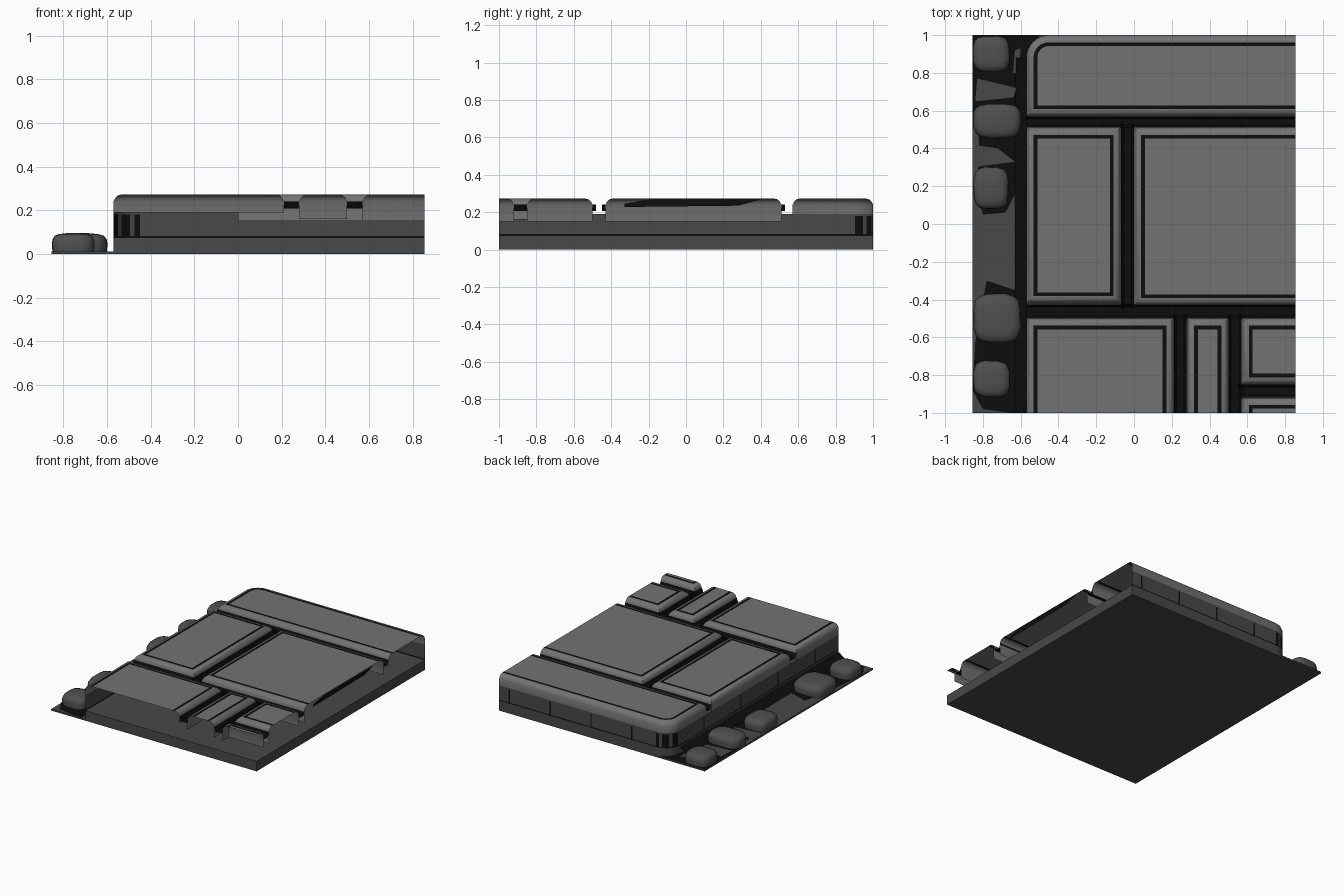
import bpy, bmesh, math, random

random.seed(4)
if "Cube" in bpy.data.objects:
    bpy.data.objects.remove(bpy.data.objects["Cube"], do_unlink=True)

L, R, F, B = -0.57, 0.855, -1.0, 1.0      # raised block limits
TOP, FLOOR, CURB = 0.272, 0.075, 0.19     # slab top, base top, curb top
CORNER = 0.12


def material(name, v):
    m = bpy.data.materials.new(name)
    m.use_nodes = True
    m.diffuse_color = (v, v, v, 1)
    bsdf = m.node_tree.nodes["Principled BSDF"]
    bsdf.inputs["Base Color"].default_value = (v, v, v, 1)
    bsdf.inputs["Roughness"].default_value = 0.9
    return m


MATS = [material("slab grey", 0.17), material("dark grey", 0.065),
        material("joint black", 0.004), material("cobble grey", 0.08)]
SLAB, DARK, BLACK, COBBLE = range(4)


def finish(name, bm, smooth=None):
    me = bpy.data.meshes.new(name)
    bm.to_mesh(me)
    bm.free()
    for m in MATS:
        me.materials.append(m)
    ob = bpy.data.objects.new(name, me)
    bpy.context.collection.objects.link(ob)
    if smooth:
        bpy.context.view_layer.objects.active = ob
        ob.select_set(True)
        bpy.ops.object.shade_smooth_by_angle(angle=math.radians(smooth))
        ob.select_set(False)
    return ob


def outline(x0, x1, y0, y1, d=0, cut=(), r=0):
    """Rectangle inset by d except on cut sides, with an optional round back-left corner."""
    a, c = x0 + d, y1 - d
    b = x1 if "right" in cut else x1 - d
    f = y0 if "front" in cut else y0 + d
    pts = [(a, f), (b, f), (b, c)]
    if not r:
        return pts + [(a, c)]
    for i in range(9):
        t = math.pi / 2 * (1 + i / 8)
        pts.append((x0 + r + (r - d) * math.cos(t), y1 - r + (r - d) * math.sin(t)))
    return pts


def loft(name, rings, mats, cap=None, bottom=False, skip=(), smooth=None):
    """Skin stacked rings of (points, z); skip leaves the named edges open."""
    bm = bmesh.new()
    vs = [[bm.verts.new((x, y, z)) for x, y in pts] for pts, z in rings]
    n = len(vs[0])
    for low, high, m in zip(vs, vs[1:], mats):
        for i in range(n):
            if i not in skip:
                j = (i + 1) % n
                bm.faces.new((low[i], low[j], high[j], high[i])).material_index = m
    if cap is not None:
        bm.faces.new(vs[-1]).material_index = cap
    if bottom:
        bm.faces.new(vs[0][::-1]).material_index = mats[0]
    return finish(name, bm, smooth)


def sheet(name, polys, mat):
    bm = bmesh.new()
    for p in polys:
        bm.faces.new([bm.verts.new(v) for v in p]).material_index = mat
    return finish(name, bm)


# Ground plate and low base block
plate = outline(-R, R, F, B)
loft("ground_plate", [(plate, 0), (plate, 0.012)], [DARK], DARK, True)
body = outline(L, R, F, B, r=CORNER)
loft("base_block", [(body, 0.002), (body, FLOOR)], [DARK], DARK)

# Curb wall along the back and left, open at front and right
curb = loft("curb_wall", [(body, FLOOR), (body, FLOOR + 0.008), (body, 0.18), (body, CURB)],
            [BLACK, DARK, DARK], skip=(0, 1))
for p in curb.data.polygons:
    if p.index // 10 == 1 and 0 < p.index % 10 < 9 and p.index % 3:
        p.material_index = BLACK
seams = []
for i in range(4):
    x, y = -0.25 + 0.34 * i, 0.6 - 0.44 * i
    seams.append([(x + 0.006, B + 0.001, FLOOR), (x - 0.006, B + 0.001, FLOOR),
                  (x - 0.006, B + 0.001, 0.18), (x + 0.006, B + 0.001, 0.18)])
    seams.append([(L - 0.001, y + 0.006, FLOOR), (L - 0.001, y - 0.006, FLOOR),
                  (L - 0.001, y - 0.006, 0.18), (L - 0.001, y + 0.006, 0.18)])
sheet("curb_seams", seams, BLACK)

# Paving slabs: hollow shells with rounded rims and a black inlaid border
SLABS = {
    "back_slab": (L, R, 0.57, B, ("right",), CORNER, CURB),
    "left_slab": (L, -0.07, -0.42, 0.51, (), 0, CURB),
    "large_slab": (0, R, -0.43, 0.51, ("right",), 0, 0.15),
    "front_left_slab": (L, 0.21, F, -0.5, ("front",), 0, CURB),
    "narrow_slab": (0.28, 0.5, F, -0.5, ("front",), 0, 0.16),
    "small_slab": (0.57, R, -0.85, -0.5, ("right",), 0, 0.15),
    "corner_slab": (0.57, R, F, -0.92, ("front", "right"), 0, 0.15),
}
for name, (x0, x1, y0, y1, cut, r, low) in SLABS.items():
    steps = [(0, low), (0, 0.24), (0.008, 0.257), (0.02, 0.268), (0.034, TOP),
             (0.038, TOP), (0.058, TOP)]
    rings = [(outline(x0, x1, y0, y1, d, cut, r), z) for d, z in steps]
    skip = [i for i, side in enumerate(("front", "right")) if side in cut]
    loft(name, rings, [SLAB] * 5 + [BLACK], SLAB, skip=skip, smooth=30)

# Dark hollow under the open edge of the large slab
sheet("large_slab_edge_gap", [[(R - 0.001, y, z) for y, z in (
    (-0.33, 0.228), (0.28, 0.235), (0.4, 0.268), (-0.2, 0.268), (-0.33, 0.245))]], BLACK)


# Black mortar troughs between the slabs
def trough(name, x0, x1, y0, y1):
    along_x = x1 - x0 > y1 - y0
    a, b = (x0, x1) if along_x else (y0, y1)
    lo, hi = (y0, y1) if along_x else (x0, x1)
    prof = [(lo + 0.001, 0.24), (lo + 0.014, 0.207), (hi - 0.014, 0.207), (hi - 0.001, 0.24)]
    polys = []
    for (s, z), (t, w) in zip(prof, prof[1:]):
        q = [(a, s, z), (b, s, z), (b, t, w), (a, t, w)]
        polys.append(q if along_x else [(y, x, h) for x, y, h in reversed(q)])
    sheet(name, polys, BLACK)


trough("back_joint", L, R, 0.51, 0.57)
trough("middle_joint", -0.07, 0, -0.45, 0.53)
trough("front_joint", L, R, -0.5, -0.425)
trough("front_left_joint", 0.21, 0.28, F, -0.48)
trough("front_right_joint", 0.5, 0.57, F, -0.48)
trough("corner_joint", 0.55, R, -0.92, -0.85)

# Gutter: black dirt bank against the curb, dirt patches and bare spots
sheet("dirt_bank", [[(-0.63, F, 0.014), (L, F, 0.06), (L, 0.88, 0.06), (-0.63, 0.88, 0.014)]], BLACK)


def flat(points, z):
    return [(x, y, z) for x, y in points]


sheet("dirt_patches", [
    flat([(-0.855, 0.6), (-0.6, 0.6), (-0.5, 1), (-0.855, 1)], 0.015),
    flat([(-0.8, 0.05), (-0.68, 0.06), (-0.61, 0.2), (-0.6, 0.6), (-0.855, 0.6),
          (-0.82, 0.45), (-0.83, 0.15)], 0.015),
    flat([(-0.84, -0.62), (-0.78, -0.3), (-0.6, -0.36), (-0.6, -1), (-0.65, -1),
          (-0.8, -0.98), (-0.855, -0.88)], 0.015)], BLACK)
sheet("bare_spots", [
    flat([(-0.84, 0.65), (-0.64, 0.67), (-0.62, 0.72), (-0.83, 0.77)], 0.018),
    flat([(-0.64, 0.8), (-0.61, 0.8), (-0.6, 0.93), (-0.63, 0.92)], 0.018),
    flat([(-0.855, 0.42), (-0.72, 0.4), (-0.63, 0.33), (-0.855, 0.3)], 0.018)], DARK)

# Cobbles: pillow shaped stones with uneven eight-sided outlines
COBBLES = [(-0.755, 0.9, 0.1, 0.1), (-0.725, 0.545, 0.13, 0.095), (-0.757, 0.19, 0.095, 0.115),
           (-0.725, -0.5, 0.13, 0.135), (-0.755, -0.82, 0.1, 0.1)]
for k, (cx, cy, rx, ry) in enumerate(COBBLES):
    shape = []
    for i in range(16):
        t = math.tau * (i + 0.5) / 16
        c, s = math.cos(t), math.sin(t)
        w = random.uniform(0.96, 1.0)
        shape.append((rx * w * math.copysign(abs(c) ** 0.6, c),
                      ry * w * math.copysign(abs(s) ** 0.6, s)))
    rings = [([(max(cx + f * x, -R), cy + f * y) for x, y in shape], z) for f, z in (
        (0.97, 0.01), (1, 0.045), (0.97, 0.066), (0.87, 0.083), (0.65, 0.091), (0.3, 0.095))]
    loft(f"cobble_{k + 1}", rings, [COBBLE] * 5, COBBLE, smooth=50)
